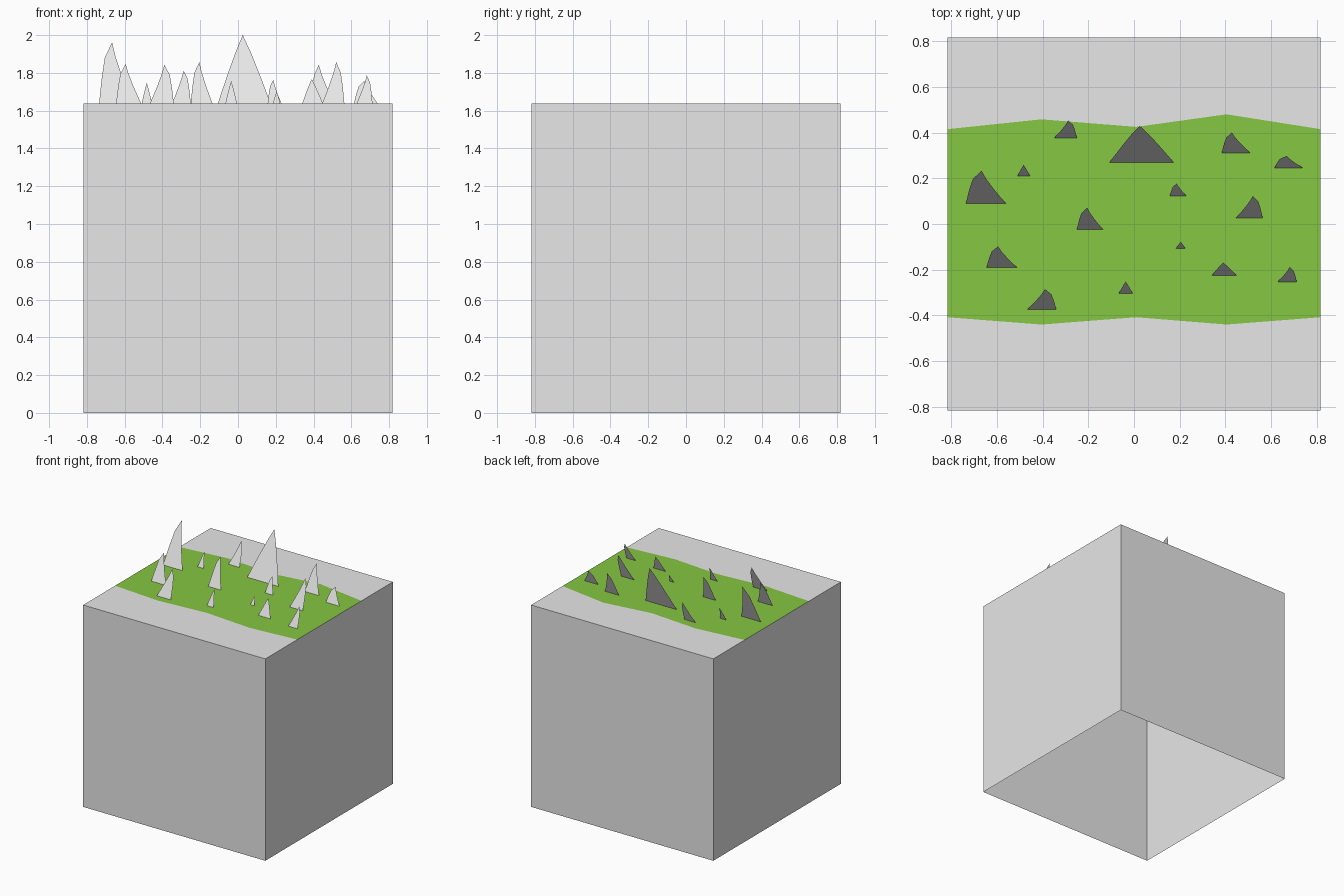
import bpy
import bmesh

HALF = 0.817      # half width of the block
TOP = 1.637       # height of the ground
LEAN = 0.44       # how far the spikes lean back per unit of height

cube = bpy.data.objects.get("Cube")
if cube:
    bpy.data.objects.remove(cube, do_unlink=True)


def make_material(name, rgb):
    mat = bpy.data.materials.new(name)
    mat.use_nodes = True
    color = (*rgb, 1.0)
    mat.diffuse_color = color
    mat.node_tree.nodes["Principled BSDF"].inputs["Base Color"].default_value = color
    return mat


grey = make_material("light_grey", (0.8, 0.8, 0.8))
green = make_material("grass_green", (0.236, 0.571, 0.055))


def make_object(name, bm, *materials):
    mesh = bpy.data.meshes.new(name)
    bm.to_mesh(mesh)
    bm.free()
    for mat in materials:
        mesh.materials.append(mat)
    obj = bpy.data.objects.new(name, mesh)
    bpy.context.collection.objects.link(obj)
    return obj


# Walls: an open-bottomed shell made from a cube without its top and bottom
bm = bmesh.new()
bmesh.ops.create_cube(bm, size=2 * HALF)
for v in bm.verts:
    v.co.z = TOP if v.co.z > 0 else 0.0
bm.normal_update()
caps = [f for f in bm.faces if abs(f.normal.z) > 0.5]
bmesh.ops.delete(bm, geom=caps, context="FACES_ONLY")
make_object("block_walls", bm, grey)

# Ground: three strips, the middle one a wavy grass band
columns = (-HALF, -0.405, 0.01, 0.405, HALF)
rows = (
    [-HALF] * 5,
    (-0.408, -0.44, -0.408, -0.44, -0.408),
    (0.415, 0.458, 0.425, 0.48, 0.415),
    [HALF] * 5,
)
bm = bmesh.new()
grid = [[bm.verts.new((x, y, TOP)) for x, y in zip(columns, row)] for row in rows]
for j in range(3):
    for i in range(4):
        face = bm.faces.new((grid[j][i], grid[j][i + 1],
                             grid[j + 1][i + 1], grid[j + 1][i]))
        face.material_index = 1 if j == 1 else 0
make_object("ground", bm, grey, green)


# Spikes: flat leaning blades, steep and bulging on the shorter side
def spike(name, left, right, tip, y, height):
    def side(edge, other):
        near, far = abs(edge - tip), abs(other - tip)
        power = 0.42 if near < 0.8 * far else 1.2 if far < 0.8 * near else 0.9
        return [(tip + (edge - tip) * (1 - t) ** power, t * height)
                for t in (0, 0.22, 0.45, 0.75)]

    outline = side(right, left) + [(tip, height)] + side(left, right)[::-1]
    bm = bmesh.new()
    bm.faces.new([bm.verts.new((x, y + LEAN * h, TOP + h)) for x, h in outline])
    bmesh.ops.triangulate(bm, faces=bm.faces[:])
    make_object(name, bm, grey)


# left edge, right edge, tip, y, height
spikes = (
    (-0.735, -0.56, -0.667, 0.09, 0.325),
    (-0.51, -0.455, -0.483, 0.21, 0.11),
    (-0.35, -0.25, -0.288, 0.376, 0.175),
    (-0.107, 0.173, 0.025, 0.27, 0.363),
    (-0.25, -0.135, -0.205, -0.025, 0.22),
    (-0.645, -0.512, -0.595, -0.19, 0.21),
    (-0.467, -0.34, -0.39, -0.375, 0.205),
    (-0.067, -0.005, -0.036, -0.305, 0.12),
    (0.157, 0.23, 0.187, 0.122, 0.125),
    (0.184, 0.224, 0.205, -0.107, 0.065),
    (0.384, 0.51, 0.428, 0.31, 0.205),
    (0.615, 0.74, 0.668, 0.245, 0.12),
    (0.445, 0.563, 0.52, 0.026, 0.22),
    (0.34, 0.45, 0.39, -0.226, 0.13),
    (0.628, 0.712, 0.682, -0.254, 0.15),
)
for number, values in enumerate(spikes, 1):
    spike(f"rock_spike_{number}", *values)
